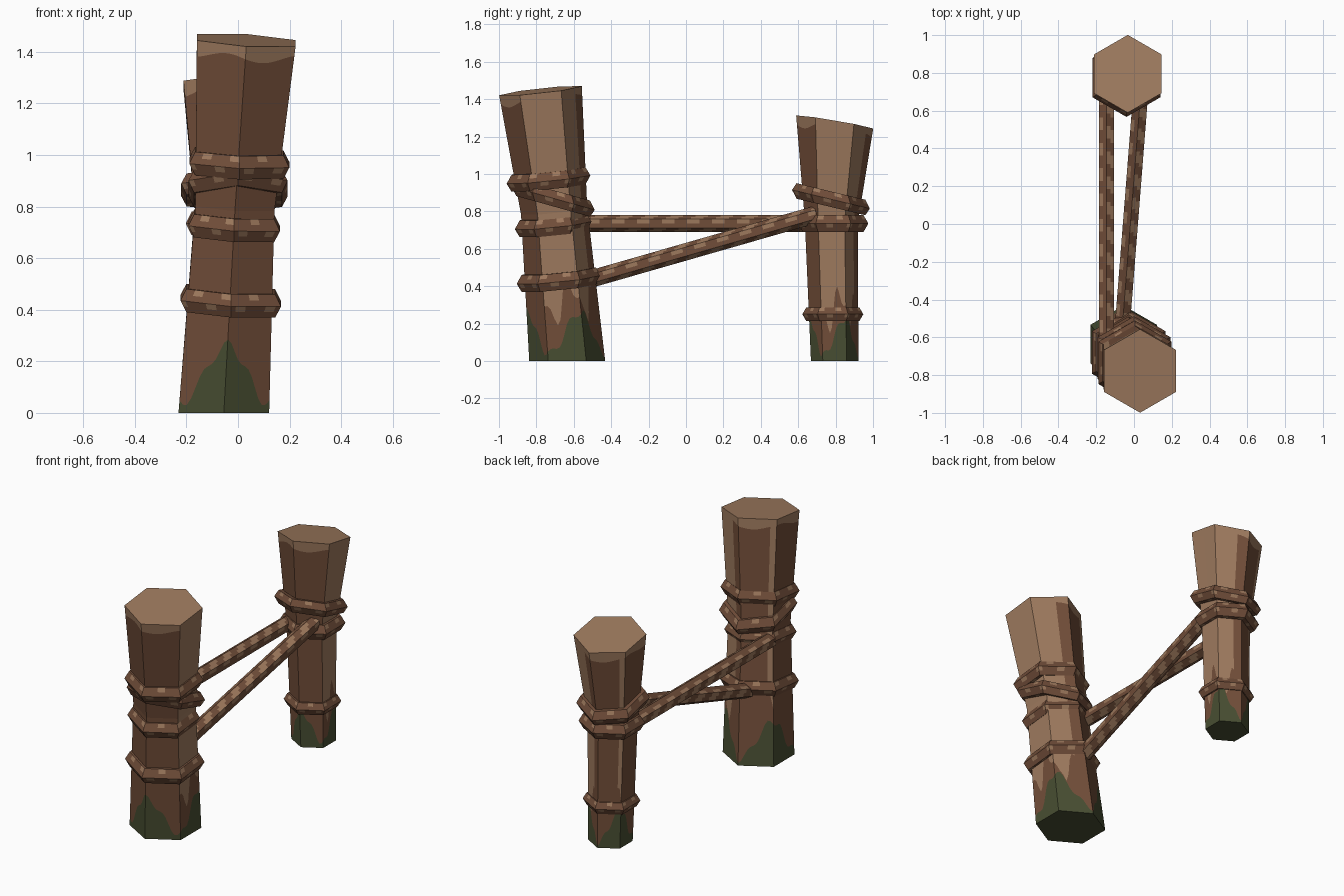
import bpy, bmesh, math
from mathutils import Vector

if "Cube" in bpy.data.objects:
    bpy.data.objects.remove(bpy.data.objects["Cube"])


def mat(name, r, g, b):
    m = bpy.data.materials.new(name)
    lin = [((c / 255 + 0.055) / 1.055) ** 2.4 for c in (r, g, b)]
    m.diffuse_color = (*lin, 1)
    m.use_nodes = True
    m.node_tree.nodes["Principled BSDF"].inputs["Base Color"].default_value = m.diffuse_color
    return m


BARK = mat("bark brown", 114, 78, 57)
PALE = mat("pale wood", 158, 122, 94)
MOSS = mat("moss green", 72, 78, 50)
ROPE = mat("rope brown", 112, 77, 57)
FLECK = mat("rope fleck", 156, 120, 92)


def make(name, bm, mats):
    bmesh.ops.recalc_face_normals(bm, faces=bm.faces)
    me = bpy.data.meshes.new(name)
    bm.to_mesh(me)
    bm.free()
    for m in mats:
        me.materials.append(m)
    ob = bpy.data.objects.new(name, me)
    bpy.context.collection.objects.link(ob)
    return ob


def hexpoint(deg):
    # point on a unit hexagon with corners on +y and -y
    k = math.floor((deg - 30) / 60)
    a, b = math.radians(30 + 60 * k), math.radians(90 + 60 * k)
    f = (deg - 30) / 60 - k
    return (math.cos(a) * (1 - f) + math.cos(b) * f,
            math.sin(a) * (1 - f) + math.sin(b) * f)


def ring_point(ring, deg):
    (cx, cy, cz), r, sx, sy = ring   # centre, radius, slopes along x and y
    x, y = hexpoint(deg)
    return Vector((cx + r * x, cy + r * y, cz + r * (x * sx + y * sy)))


def post(name, rings, moss_h):
    """Flared hexagonal post; rows follow the moss, pale patch and rim lines."""
    bm = bmesh.new()
    n = 72

    def at(deg, z):
        lo, mid, hi = (ring_point(r, deg) for r in rings)
        a, b = (lo, mid) if z < mid.z else (mid, hi)
        return a.lerp(b, (z - a.z) / (b.z - a.z))

    cols = []
    for i in range(n):
        u = -30 + i * 360 / n
        w = math.radians(u)
        moss = moss_h * (1 + 0.75 * math.cos(3 * (w + math.pi / 2)) + 0.15 * math.sin(11 * w))
        patch = moss_h * 2.1 + 0.1 * math.sin(6 * w) + 0.05 * math.sin(13 * w)
        patch = max(patch, moss + 0.01)
        zm, zt = ring_point(rings[1], u).z, ring_point(rings[2], u).z
        rim = zt - 0.05 - 0.015 * math.sin(4 * w)
        cols.append([bm.verts.new(at(u, z)) for z in (0, moss, patch, zm, rim, zt)])
    for i in range(n):
        a, b = cols[i], cols[(i + 1) % n]
        u = -30 + (i + 0.5) * 360 / n
        pale = u < 68 or 138 < u < 150
        for j in range(5):
            f = bm.faces.new((a[j], b[j], b[j + 1], a[j + 1]))
            f.material_index = 2 if j == 0 else 1 if j == 4 or (j > 1 and pale) else 0
    bm.faces.new([c[-1] for c in cols]).material_index = 1
    bm.faces.new([c[0] for c in cols]).material_index = 2
    make(name, bm, (BARK, PALE, MOSS))


def grid(name, rows, closed, rule):
    bm = bmesh.new()
    vs = [[bm.verts.new(p) for p in r] for r in rows]
    n, m = len(vs), len(vs[0])
    for i in range(n if closed else n - 1):
        for j in range(m):
            a, b = vs[i], vs[(i + 1) % n]
            f = bm.faces.new((a[j], b[j], b[(j + 1) % m], a[(j + 1) % m]))
            f.material_index = int(rule(i, j))
    if not closed:
        bm.faces.new(vs[0])
        bm.faces.new(vs[-1])
    make(name, bm, (ROPE, FLECK))


def section(r):
    # hexagonal rope section, each side split in two: (across, up)
    out = []
    for k in range(6):
        a, b = math.radians(60 * k), math.radians(60 * k + 60)
        p = Vector((math.cos(a), math.sin(a))) * r
        q = Vector((math.cos(b), math.sin(b))) * r
        out += [p, (p + q) / 2]
    return out


def band(name, centre, outer, thick, sx, sy):
    """Rope loop wrapped round a post; slopes tilt it."""
    rows = []
    for i in range(60):
        u = -30 + i * 6
        row = []
        for s in section(thick):
            p = ring_point((centre, outer - thick + s.x, sx, sy), u)
            p.z += s.y
            row.append(p)
        rows.append(row)
    grid(name, rows, True, lambda i, j: (i + 3 * (j // 2)) % 6 < 2 and j % 2)


def rope(name, a, b, r):
    """Straight rope with spiralling flecks."""
    a, b = Vector(a), Vector(b)
    d = (b - a).normalized()
    side = d.cross(Vector((0, 0, 1))).normalized()
    up = side.cross(d)
    n = 60
    rows = [[a.lerp(b, i / n) + side * s.y + up * s.x for s in section(r)]
            for i in range(n + 1)]
    grid(name, rows, False, lambda i, j: (i + j) % 6 < 3 and j % 4 != 3)


# leaning posts
post("front_post", [((-0.055, -0.635, 0), 0.203, 0, 0),
                    ((-0.012, -0.705, 0.80), 0.177, -0.06, 0.1),
                    ((0.032, -0.778, 1.445), 0.221, -0.06, 0.11)], 0.15)
post("back_post", [((-0.035, 0.795, 0), 0.127, 0, 0),
                   ((-0.04, 0.777, 0.75), 0.142, 0.02, -0.05),
                   ((-0.033, 0.795, 1.278), 0.206, 0.04, -0.17)], 0.13)

# rope loops round the front post
band("front_band_low", (-0.028, -0.68, 0.435), 0.225, 0.052, -0.06, 0.1)
band("front_band_middle", (-0.015, -0.71, 0.725), 0.205, 0.052, -0.06, 0.1)
band("front_band_crossed", (0.0, -0.71, 0.87), 0.222, 0.05, 0.0, -0.28)
band("front_band_high", (0.005, -0.735, 0.97), 0.224, 0.052, -0.04, 0.1)

# rope loops round the back post
band("back_band_low", (-0.037, 0.785, 0.25), 0.163, 0.042, 0, 0)
band("back_band_middle", (-0.04, 0.787, 0.735), 0.188, 0.052, 0, 0)
band("back_band_crossed", (-0.04, 0.775, 0.865), 0.208, 0.048, 0, -0.24)

# ropes spanning the posts
rope("level_rope", (-0.145, -0.62, 0.735), (-0.145, 0.72, 0.735), 0.046)
rope("sloping_rope", (-0.06, -0.52, 0.435), (0.036, 0.70, 0.785), 0.046)
